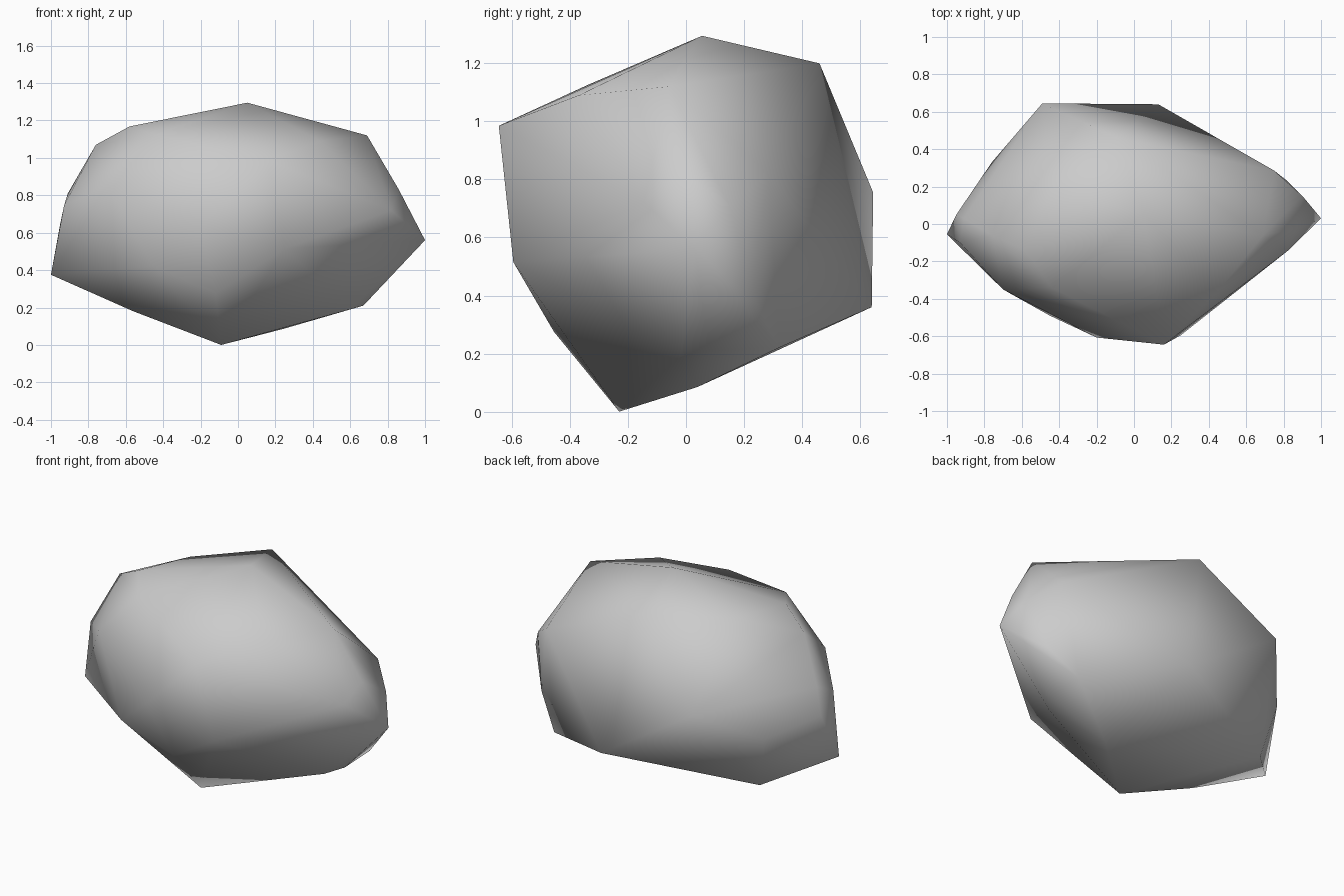
import bpy
import bmesh

# Remove the default object
default_cube = bpy.data.objects.get("Cube")
if default_cube:
    bpy.data.objects.remove(default_cube, do_unlink=True)

# Corners of the boulder, grouped by the region they shape
crown = [(.05, .055, 1.295), (-.09, .46, 1.2), (.69, -.06, 1.12),
         (-.58, -.14, 1.168), (-.44, -.34, 1.125), (-.76, -.06, 1.07),
         (-.45, .18, 1.165), (.44, -.37, 1.09)]
front_side = [(.16, -.645, .985), (-.2, -.607, .63), (.25, -.595, .515),
              (-.45, -.49, .42), (-.7, -.35, .85), (-.12, -.455, .275)]
back_side = [(-.49, .645, .755), (.13, .64, .36), (-.76, .33, .56)]
right_end = [(-1, -.055, .375), (-.93, -.1, .745), (-.91, .03, .81),
             (-.95, .05, .65)]
left_end = [(1, .03, .56), (.9, .15, .71), (.75, .285, .82),
            (.86, -.03, .83), (.82, -.145, .72), (.66, -.26, .6),
            (.82, .23, .4)]
underside = [(-.09, -.23, 0), (.24, .04, .085), (.6, -.02, .19),
             (.67, .08, .21), (.67, .32, .22), (-.56, -.16, .18),
             (-.69, .27, .24)]


def make_material(name, colour):
    material = bpy.data.materials.new(name)
    material.use_nodes = True
    material.diffuse_color = colour
    shader = next(node for node in material.node_tree.nodes
                  if node.type == 'BSDF_PRINCIPLED')
    shader.inputs["Base Color"].default_value = colour
    return material


def make_boulder(name, corners, material):
    # Wrap the corners in a tight convex shell
    bm = bmesh.new()
    for corner in corners:
        bm.verts.new(corner)
    bmesh.ops.convex_hull(bm, input=list(bm.verts))
    loose = [vert for vert in bm.verts if not vert.link_faces]
    bmesh.ops.delete(bm, geom=loose, context='VERTS')
    bmesh.ops.recalc_face_normals(bm, faces=list(bm.faces))

    # Soft shading across the low-poly facets
    for face in bm.faces:
        face.smooth = True

    mesh = bpy.data.meshes.new(name)
    bm.to_mesh(mesh)
    bm.free()
    mesh.materials.append(material)
    boulder = bpy.data.objects.new(name, mesh)
    bpy.context.collection.objects.link(boulder)
    return boulder


stone_grey = make_material("stone_grey", (.6, .6, .6, 1))
all_corners = crown + front_side + back_side + right_end + left_end + underside
make_boulder("boulder", all_corners, stone_grey)
